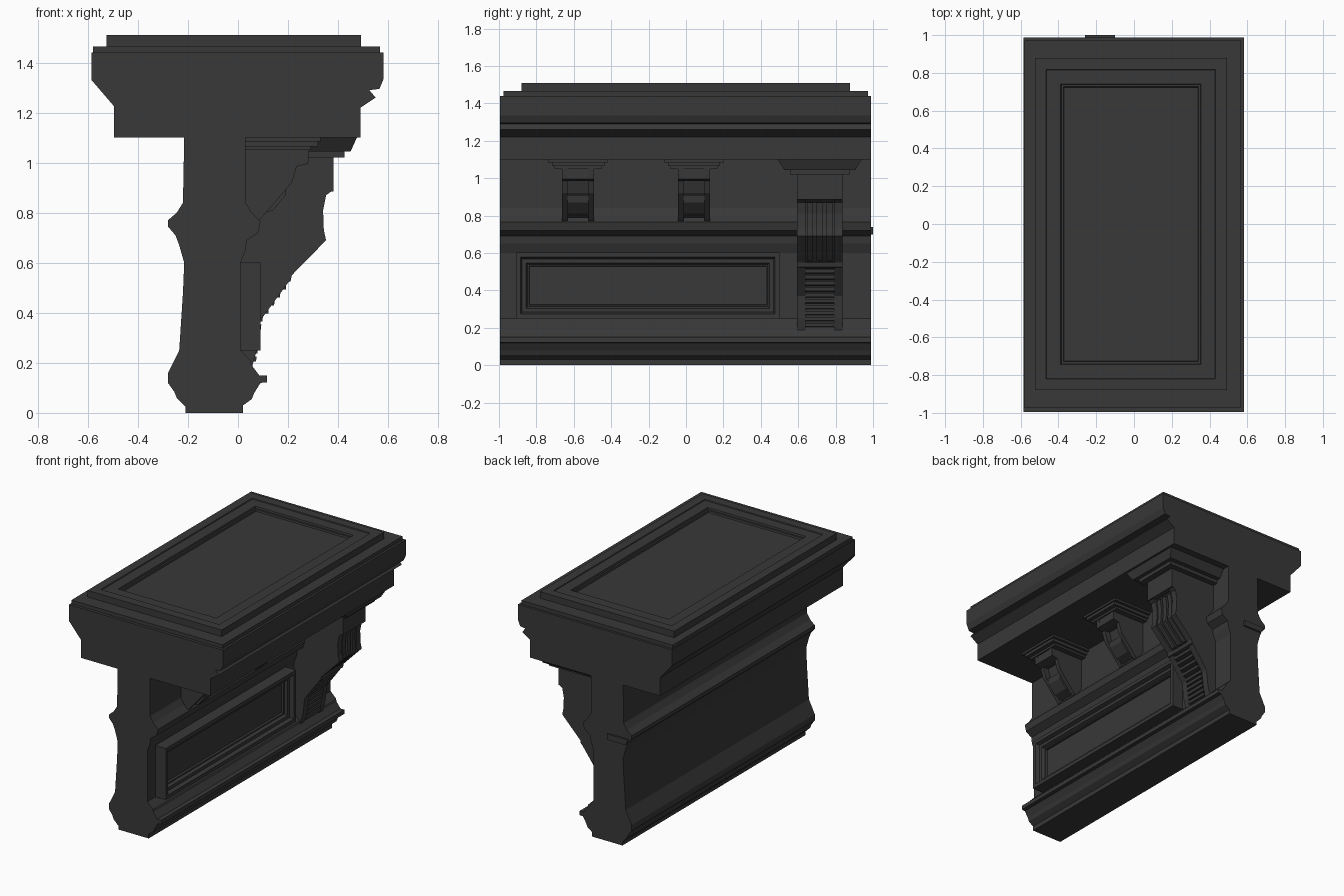
import bpy, bmesh
from mathutils import Vector

cube = bpy.data.objects.get("Cube")
if cube:
    bpy.data.objects.remove(cube)

stone = bpy.data.materials.new("dark stone")
stone.use_nodes = True
color = (0.04, 0.04, 0.04, 1)
stone.diffuse_color = color
bsdf = stone.node_tree.nodes["Principled BSDF"]
bsdf.inputs["Base Color"].default_value = color
bsdf.inputs["Roughness"].default_value = 0.9


def finish(name, bm):
    bmesh.ops.recalc_face_normals(bm, faces=bm.faces)
    mesh = bpy.data.meshes.new(name)
    bm.to_mesh(mesh)
    bm.free()
    mesh.materials.append(stone)
    obj = bpy.data.objects.new(name, mesh)
    bpy.context.collection.objects.link(obj)
    return obj


def extrude(name, profile, y0, y1):
    """Sweep an (x, z) outline along y."""
    bm = bmesh.new()
    face = bm.faces.new([bm.verts.new((x, y0, z)) for x, z in profile])
    out = bmesh.ops.extrude_face_region(bm, geom=[face])["geom"]
    moved = [g for g in out if isinstance(g, bmesh.types.BMVert)]
    bmesh.ops.translate(bm, verts=moved, vec=(0, y1 - y0, 0))
    return finish(name, bm)


def stepped_slab(name, lo, hi, axis, steps):
    """Box whose face on the + side of the axis is inset in steps of (thickness, depth)."""
    bm = bmesh.new()
    bmesh.ops.create_cube(bm, size=1)
    lo, hi = Vector(lo), Vector(hi)
    for v in bm.verts:
        v.co = Vector((lo[i] + (v.co[i] + 0.5) * (hi[i] - lo[i]) for i in range(3)))
    bm.normal_update()
    face = max(bm.faces, key=lambda f: f.normal[axis])
    for thickness, depth in steps:
        bmesh.ops.inset_region(bm, faces=[face], thickness=thickness, depth=0)
        for v in face.verts:
            v.co[axis] += depth
    return finish(name, bm)


# Wall, base mouldings and cornice in one sweep
left = [(-0.21, 0), (-0.21, 0.025), (-0.245, 0.06), (-0.255, 0.085), (-0.28, 0.12),
        (-0.28, 0.16), (-0.235, 0.25), (-0.22, 0.48), (-0.215, 0.6), (-0.235, 0.67),
        (-0.25, 0.71), (-0.28, 0.745), (-0.28, 0.77), (-0.245, 0.8), (-0.22, 0.84),
        (-0.215, 1.1), (-0.495, 1.1), (-0.495, 1.225), (-0.585, 1.33), (-0.585, 1.44)]
right = [(0.02, 0), (0.02, 0.03), (0.055, 0.055), (0.065, 0.08), (0.09, 0.12),
         (0.115, 0.122), (0.115, 0.15), (0.085, 0.15), (0.055, 0.19), (0.05, 0.21),
         (0.01, 0.25), (0.01, 0.6), (0.03, 0.65), (0.035, 0.69), (0.08, 0.72),
         (0.09, 0.765), (0.055, 0.8), (0.03, 0.84), (0.03, 1.1), (0.49, 1.1),
         (0.49, 1.22), (0.55, 1.26), (0.525, 1.29), (0.565, 1.295), (0.582, 1.335),
         (0.582, 1.44)]
extrude("wall_and_cornice", left + right[::-1], -0.995, 0.988)

# Small break in the end of the wall moulding
extrude("moulding_end", [(-0.26, 0.74), (-0.1, 0.74), (-0.1, 0.7), (-0.24, 0.7)], 0.98, 1.0)

# Top slabs, the upper one with a sunken panel
stepped_slab("lower_top_slab", (-0.58, -0.975, 1.43), (0.567, 0.972, 1.465), 2, [])
stepped_slab("upper_top_slab", (-0.525, -0.88, 1.46), (0.492, 0.878, 1.51), 2,
             [(0.085, 0), (0.004, -0.006), (0.105, 0), (0.004, -0.012),
              (0.016, 0), (0.004, -0.012)])

# Framed wall panel
stepped_slab("wall_panel", (0.0, -0.91, 0.25), (0.09, 0.5, 0.602), 0,
             [(0.035, 0), (0.012, -0.025), (0.03, 0), (0.012, -0.02), (0.012, 0.0),
              (0.003, -0.015)])


def cap(name, y, layers):
    """Stepped block under the cornice: (half width, front x, bottom z, top z)."""
    for i, (w, x, z0, z1) in enumerate(layers):
        stepped_slab(f"{name}_cap_{i}", (0.0, y - w, z0), (x, y + w, z1), 0, [])


def bracket(name, y, half, rail, outline, depth):
    """Two side rails with a sunken core between them."""
    outline_back = [(0.0, outline[0][1])] + outline + [(0.0, outline[-1][1])]
    core = [(max(x - depth, 0.005) if x > 0 else x, z) for x, z in outline_back]
    for side, a, b in (("left", half - rail, half), ("right", -half, rail - half)):
        extrude(f"{name}_{side}_rail", outline_back, y + a, y + b)
    extrude(f"{name}_core", core, y - half + rail, y + half - rail)


# Two small brackets
small = [(0.285, 1.06), (0.28, 0.995), (0.235, 0.985), (0.215, 0.92), (0.155, 0.85),
         (0.09, 0.775), (0.05, 0.76)]
for n, y in (("right_small_bracket", -0.577), ("middle_small_bracket", 0.043)):
    bracket(n, y, 0.085, 0.028, small, 0.04)
    extrude(n + "_block", [(0, 1.06), (0.28, 1.06), (0.28, 0.995), (0.235, 0.985), (0, 0.985)],
            y - 0.057, y + 0.057)
    extrude(n + "_scroll", [(0.1, 0.91), (0.195, 0.91), (0.19, 0.87), (0.14, 0.81),
                            (0.08, 0.79)], y - 0.057, y + 0.057)
    cap(n, y, [(0.16, 0.33, 1.085, 1.1), (0.14, 0.32, 1.065, 1.085),
               (0.125, 0.29, 1.05, 1.065)])

# Large bracket
big_y, big = 0.715, [(0.382, 1.03), (0.38, 0.89), (0.352, 0.87), (0.34, 0.81),
                     (0.343, 0.73), (0.352, 0.69), (0.21, 0.545), (0.2, 0.52),
                     (0.09, 0.37), (0.075, 0.25), (0.055, 0.18)]
bracket("large_bracket", big_y, 0.122, 0.045, big, 0.025)
stepped_slab("large_bracket_block", (0, big_y - 0.122, 0.885), (0.382, big_y + 0.122, 1.03), 0, [])

# Sloped cap of the large bracket
bm = bmesh.new()
rings = [[bm.verts.new((x, big_y + s * w, z)) for x, s in ((0, -1), (fx, -1), (fx, 1), (0, 1))]
         for w, fx, z in ((0.225, 0.475, 1.1), (0.19, 0.45, 1.045))]
bm.faces.new(rings[0])
bm.faces.new(rings[1])
for i in range(4):
    j = (i + 1) % 4
    bm.faces.new((rings[0][i], rings[0][j], rings[1][j], rings[1][i]))
finish("large_bracket_crown", bm)
cap("large_bracket", big_y, [(0.16, 0.425, 1.02, 1.046)])

# Raised flutes on the curved front
flute = [(0.3, 0.87), (0.35, 0.87), (0.338, 0.81), (0.341, 0.73), (0.347, 0.69),
         (0.22, 0.56), (0.17, 0.56)]
for i in (-1, 0, 1):
    extrude(f"flute_{i + 2}", flute, big_y + i * 0.052 - 0.017, big_y + i * 0.052 + 0.017)

# Lip and overlapping leaf ribs on the lower slope
extrude("bracket_lip", [(0.14, 0.555), (0.215, 0.55), (0.21, 0.525), (0.14, 0.51)],
        big_y - 0.122, big_y + 0.122)
ribs = 10
for i in range(ribs):
    z = 0.5 - i * 0.032
    x = 0.185 - (0.5 - z) * 0.73 if z > 0.37 else 0.09 - (0.37 - z) * 0.15
    extrude(f"leaf_rib_{i + 1}", [(x - 0.06, z + 0.014), (x + 0.008, z + 0.014),
                                  (x + 0.006, z - 0.006), (x - 0.06, z - 0.012)],
            big_y - 0.077, big_y + 0.077)
